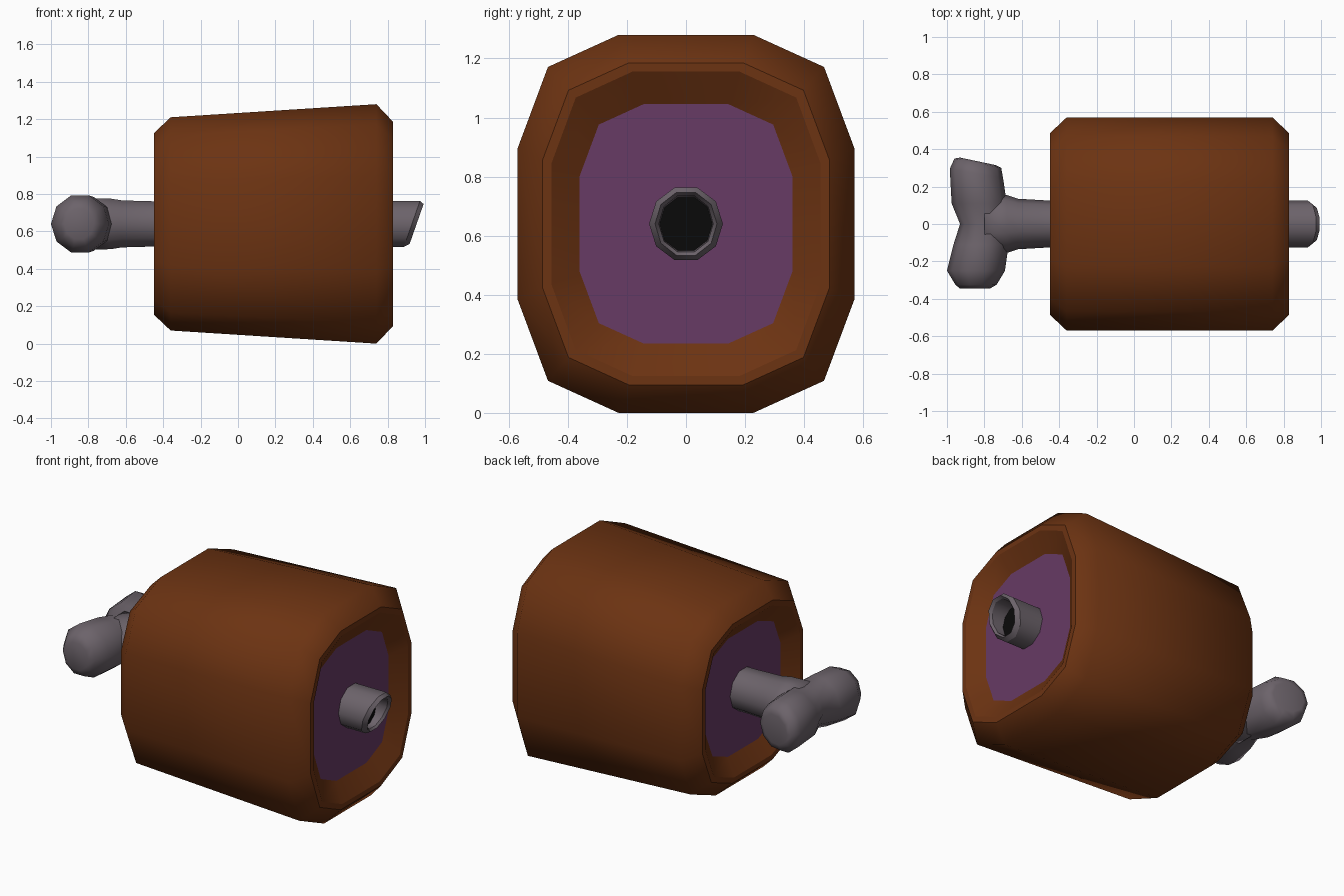
import bpy, bmesh
from math import cos, sin, tau
from mathutils import Vector

MID = 0.64  # height of the long axis

if "Cube" in bpy.data.objects:
    bpy.data.objects.remove(bpy.data.objects["Cube"], do_unlink=True)


def material(name, rgb):
    m = bpy.data.materials.new(name)
    m.use_nodes = True
    m.diffuse_color = (*rgb, 1)
    m.node_tree.nodes["Principled BSDF"].inputs["Base Color"].default_value = (*rgb, 1)
    return m


brown = material("roasted brown", (0.15, 0.033, 0.006))
purple = material("meat purple", (0.135, 0.043, 0.13))
grey = material("bone grey", (0.15, 0.125, 0.145))
black = material("marrow black", (0.003, 0.003, 0.003))


def loft(name, rings, mats, cap_mats, sharp=()):
    """Skin a list of point rings, cap both ends, crease the listed rings."""
    bm = bmesh.new()
    loops = [[bm.verts.new(p) for p in ring] for ring in rings]
    n = len(loops[0])
    for a, b in zip(loops, loops[1:]):
        for i in range(n):
            j = (i + 1) % n
            bm.faces.new((a[i], a[j], b[j], b[i]))
    for loop, index in zip((loops[0], loops[-1]), cap_mats):
        bm.faces.new(loop).material_index = index
    bmesh.ops.recalc_face_normals(bm, faces=bm.faces)
    for f in bm.faces:
        f.smooth = True
    for k in sharp:
        for i in range(n):
            bm.edges.get((loops[k][i], loops[k][(i + 1) % n])).smooth = False
    mesh = bpy.data.meshes.new(name)
    bm.to_mesh(mesh)
    bm.free()
    for m in mats:
        mesh.materials.append(m)
    ob = bpy.data.objects.new(name, mesh)
    bpy.context.collection.objects.link(ob)
    return ob


def meat_ring(x, half_y, half_z):
    """Twelve-sided rounded rectangle across the long axis."""
    q = [(1, 0.4), (0.82, 0.83), (0.4, 1)]
    pts = q + [(-y, z) for y, z in reversed(q)]
    pts += [(-y, -z) for y, z in pts]
    return [Vector((x, y * half_y, MID + z * half_z)) for y, z in pts]


def bone_ring(x, ry, rz, slant=0.0, sides=10):
    ring = []
    for i in range(sides):
        y, z = ry * cos(tau * i / sides), rz * sin(tau * (i + 0.0) / sides)
        ring.append(Vector((x + slant * z, y, MID + z)))
    return ring


def knob_ring(y, x0, x1, half_z, tilt=0.0, sides=10):
    """Rounded ring across y; tilt pushes its outer end along y."""
    cx, rx = (x0 + x1) / 2, (x1 - x0) / 2
    ring = []
    for i in range(sides):
        c, s = cos(tau * i / sides), sin(tau * i / sides)
        ring.append(Vector((cx + rx * c, y - tilt * c, MID + half_z * s)))
    return ring


# Meat with chamfered ends, thin rims and sunken cut faces
profile = [
    (-0.385, 0.36, 0.36), (-0.45, 0.455, 0.455), (-0.45, 0.485, 0.485),
    (-0.36, 0.57, 0.57), (0.74, 0.57, 0.64),
    (0.83, 0.485, 0.545), (0.83, 0.455, 0.515), (0.765, 0.36, 0.405),
]
loft("meat", [meat_ring(*p) for p in profile], [brown, purple], (1, 1), (0, 1, 2, 5, 6, 7))

# Bone shaft, flared into the knob and cut at a slant on the hollow end
shaft = [
    bone_ring(-0.8, 0.16, 0.145), bone_ring(-0.68, 0.155, 0.142),
    bone_ring(-0.62, 0.135, 0.132), bone_ring(-0.45, 0.125, 0.127),
    bone_ring(0.93, 0.125, 0.129, 0.35), bone_ring(0.955, 0.105, 0.112, 0.35),
    bone_ring(0.94, 0.092, 0.1, 0.35), bone_ring(0.87, 0.09, 0.095),
]
loft("bone_shaft", shaft, [grey, black], (0, 1), (4, 5, 6, 7))

# Two-lobed knob, pinched in the middle
knob = [
    (-0.345, -0.93, -0.77, 0.085), (-0.325, -0.955, -0.735, 0.125),
    (-0.25, -1.0, -0.69, 0.16), (-0.11, -0.965, -0.67, 0.152),
    (0.0, -0.93, -0.67, 0.13), (0.11, -0.975, -0.68, 0.15),
    (0.27, -0.985, -0.70, 0.158, 0.025), (0.325, -0.96, -0.71, 0.125, 0.025),
    (0.335, -0.93, -0.74, 0.09, 0.02),
]
loft("bone_knob", [knob_ring(*k) for k in knob], [grey], (0, 0))
